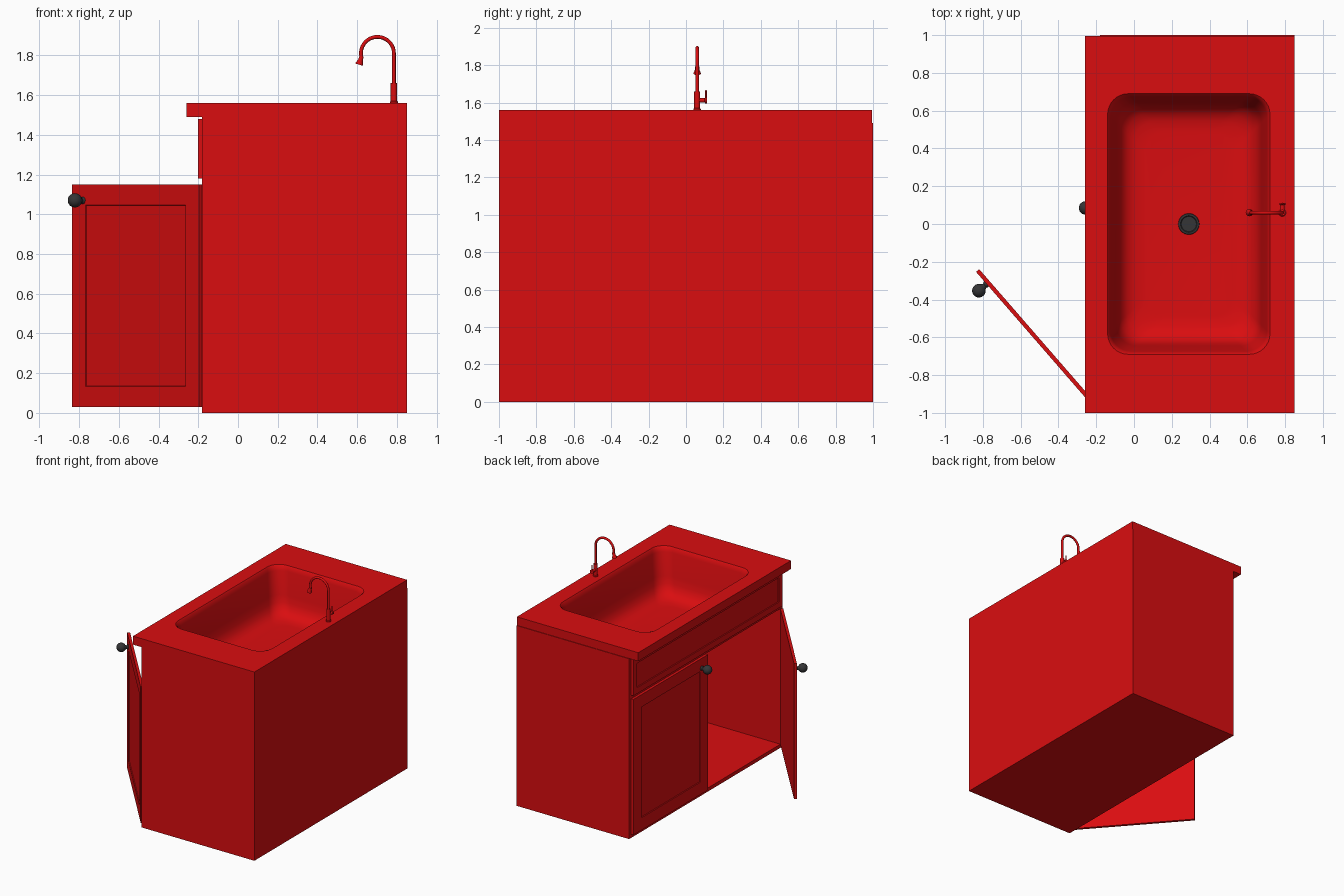
import bpy, bmesh, math
from mathutils import Matrix, Vector

cube = bpy.data.objects.get("Cube")
if cube:
    bpy.data.objects.remove(cube)


def material(name, rgb, rough=0.5):
    m = bpy.data.materials.new(name)
    m.use_nodes = True
    m.diffuse_color = (*rgb, 1)
    node = next(n for n in m.node_tree.nodes if n.type == 'BSDF_PRINCIPLED')
    node.inputs["Base Color"].default_value = (*rgb, 1)
    node.inputs["Roughness"].default_value = rough
    return m


RED = material("red", (0.70, 0.004, 0.005))
DARK = material("dark grey", (0.035, 0.035, 0.037))


def finish(name, bm, mat, smooth=False, matrix=None):
    bmesh.ops.recalc_face_normals(bm, faces=bm.faces)
    me = bpy.data.meshes.new(name)
    bm.to_mesh(me)
    bm.free()
    me.materials.append(mat)
    ob = bpy.data.objects.new(name, me)
    bpy.context.collection.objects.link(ob)
    if matrix:
        ob.matrix_world = matrix
    if smooth:
        bpy.ops.object.select_all(action='DESELECT')
        ob.select_set(True)
        bpy.context.view_layer.objects.active = ob
        bpy.ops.object.shade_smooth_by_angle(angle=math.radians(40))
    return ob


def box_bm(lo, hi):
    lo, hi = Vector(lo), Vector(hi)
    bm = bmesh.new()
    bmesh.ops.create_cube(bm, size=1, matrix=Matrix.Translation((lo + hi) / 2)
                          @ Matrix.Diagonal((*(hi - lo), 1)))
    return bm


def box(name, lo, hi):
    return finish(name, box_bm(lo, hi), RED)


def lathe(name, start, axis, profile, mat, steps=24):
    """Revolve (radius, distance) pairs around an axis."""
    bm = bmesh.new()
    vs = [bm.verts.new((r, 0, h)) for r, h in profile]
    edges = [bm.edges.new(p) for p in zip(vs, vs[1:])]
    bmesh.ops.spin(bm, geom=vs + edges, axis=(0, 0, 1), cent=(0, 0, 0),
                   angle=math.tau, steps=steps)
    bmesh.ops.remove_doubles(bm, verts=bm.verts, dist=1e-5)
    turn = Vector(axis).to_track_quat('Z', 'Y').to_matrix().to_4x4()
    bm.transform(Matrix.Translation(start) @ turn)
    return finish(name, bm, mat, True)


def framed_panel(name, width, z0, z1, border, matrix):
    """Front board with a sunken middle; the front faces local -x."""
    bm = box_bm((-0.022, 0, z0), (0, width, z1))
    bm.normal_update()
    front = min(bm.faces, key=lambda f: f.normal.x)
    bmesh.ops.inset_individual(bm, faces=[front], thickness=border)
    bmesh.ops.inset_individual(bm, faces=[front], thickness=0.004, depth=-0.006)
    return finish(name, bm, RED, matrix=matrix)


def knob(name, y, matrix):
    ball = [(0.036 * math.sin(a), 0.056 - 0.036 * math.cos(a))
            for a in (math.pi * i / 12 for i in range(2, 13))]
    ob = lathe(name, (-0.02, y, 1.07), (-1, 0, 0),
               [(0, 0), (0.018, 0), (0.018, 0.008), (0.013, 0.014)] + ball, DARK)
    ob.matrix_world = matrix


# Cabinet carcass, open at the front on -x
FRONT, BACK, T = -0.18, 0.85, 0.025
box("cabinet_floor", (FRONT, -1, 0), (BACK, 1, 0.03))
box("cabinet_back", (BACK - T, -1, 0.03), (BACK, 1, 1.49))
for side, name in ((-1, "right"), (1, "left")):
    a, b = sorted((side, side * (1 - T)))
    box(name + "_side_panel", (FRONT, a, 0.03), (BACK - T, b, 1.49))
box("front_rail", (FRONT, T - 1, 1.15), (FRONT + T, 1 - T, 1.49))

# Doors, one shut and one swung open, and the false drawer front
shut = Matrix.Translation((FRONT, 0, 0))
swung = Matrix.Translation((FRONT, -0.975, 0)) @ Matrix.Rotation(math.radians(41), 4, 'Z')
framed_panel("closed_door", 0.975, 0.03, 1.15, 0.145, shut)
framed_panel("open_door", 0.975, 0.03, 1.15, 0.145, swung)
knob("closed_door_knob", 0.085, shut)
knob("open_door_knob", 0.89, swung)
framed_panel("drawer_front", 1.95, 1.18, 1.48, 0.07,
             Matrix.Translation((FRONT, -0.975, 0)))

# Basin outline: rounded rectangle shrunk by an inset
CX, HX, HY, TOP = 0.29, 0.43, 0.69, 1.56


def rounded_loop(bm, inset, z, radius=0.11, n=8):
    pts = []
    for k, (sx, sy) in enumerate(((1, 1), (-1, 1), (-1, -1), (1, -1))):
        for i in range(n + 1):
            a = math.pi / 2 * (k + i / n)
            pts.append(bm.verts.new((
                CX + sx * (HX - inset - radius) + radius * math.cos(a),
                sy * (HY - inset - radius) + radius * math.sin(a), z)))
    return pts


def ring_edges(bm, vs):
    return [bm.edges.new((v, vs[i - 1])) for i, v in enumerate(vs)]


# Countertop with the basin cut-out
bm = bmesh.new()
outer = [bm.verts.new((x, y, TOP)) for x, y in
         ((-0.26, -1), (BACK, -1), (BACK, 0.995), (-0.26, 0.995))]
edges = ring_edges(bm, outer) + ring_edges(bm, rounded_loop(bm, 0, TOP))
bmesh.ops.triangle_fill(bm, edges=edges, use_beauty=True)
new = bmesh.ops.extrude_face_region(bm, geom=bm.faces[:], use_keep_orig=True)["geom"]
bmesh.ops.translate(bm, vec=(0, 0, -0.07),
                    verts=[g for g in new if isinstance(g, bmesh.types.BMVert)])
finish("countertop", bm, RED)

# Basin with sloping walls and a soft floor
bm = bmesh.new()
profile = [(0, TOP), (0.008, 1.55), (0.016, 1.52), (0.045, 1.34), (0.056, 1.28),
           (0.075, 1.235), (0.105, 1.203), (0.145, 1.186), (0.2, 1.18)]
loops = [rounded_loop(bm, i, z) for i, z in profile]
for a, b in zip(loops, loops[1:]):
    for i in range(len(a)):
        bm.faces.new((a[i - 1], a[i], b[i], b[i - 1]))
bm.faces.new(loops[-1])
basin = finish("basin", bm, RED, True)
basin.data.flip_normals()

# Drain with a ring of raised dots
lathe("drain", (CX, 0, 1.18), (0, 0, 1),
      [(0.056, 0), (0.054, 0.006), (0.044, 0.007), (0.04, 0.003), (0, 0.003)], DARK, 32)
for i in range(8):
    a = math.tau * i / 8
    lathe("drain_stud", (CX + 0.026 * math.cos(a), 0.026 * math.sin(a), 1.182),
          (0, 0, 1), [(0.006, 0), (0.006, 0.004), (0, 0.004)], DARK, 10)

# Faucet: body, arched neck, flared spout, side lever
FX, FY = 0.785, 0.06
lathe("faucet_body", (FX, FY, TOP), (0, 0, 1),
      [(0, 0), (0.02, 0), (0.02, 0.006), (0.016, 0.01), (0.016, 0.1), (0, 0.1)], RED)
R, CZ = 0.083, 1.81
path = [(FX, 1.64)] + [(FX - R + R * math.cos(a), CZ + R * math.sin(a))
                       for a in (math.radians(195) * i / 20 for i in range(21))]
cu = bpy.data.curves.new("faucet_neck", 'CURVE')
cu.dimensions = '3D'
cu.bevel_depth = 0.0095
cu.bevel_resolution = 4
cu.use_fill_caps = True
sp = cu.splines.new('POLY')
sp.points.add(len(path) - 1)
for p, (x, z) in zip(sp.points, path):
    p.co = (x, FY, z, 1)
cu.materials.append(RED)
sp.use_smooth = True
bpy.context.collection.objects.link(bpy.data.objects.new("faucet_neck", cu))
lathe("faucet_spout", (path[-1][0], FY, path[-1][1] + 0.005), (-0.3, 0, -1),
      [(0, 0), (0.011, 0), (0.012, 0.018), (0.019, 0.036), (0.019, 0.042), (0, 0.042)], RED)
lathe("lever_pivot", (FX, FY, 1.612), (0, 1, 0),
      [(0, 0), (0.012, 0), (0.012, 0.04), (0.016, 0.042), (0.016, 0.052), (0, 0.052)], RED)
lathe("lever", (FX, FY + 0.047, 1.61), (0, 0, 1),
      [(0, 0), (0.006, 0), (0.004, 0.056), (0, 0.058)], RED, 12)
